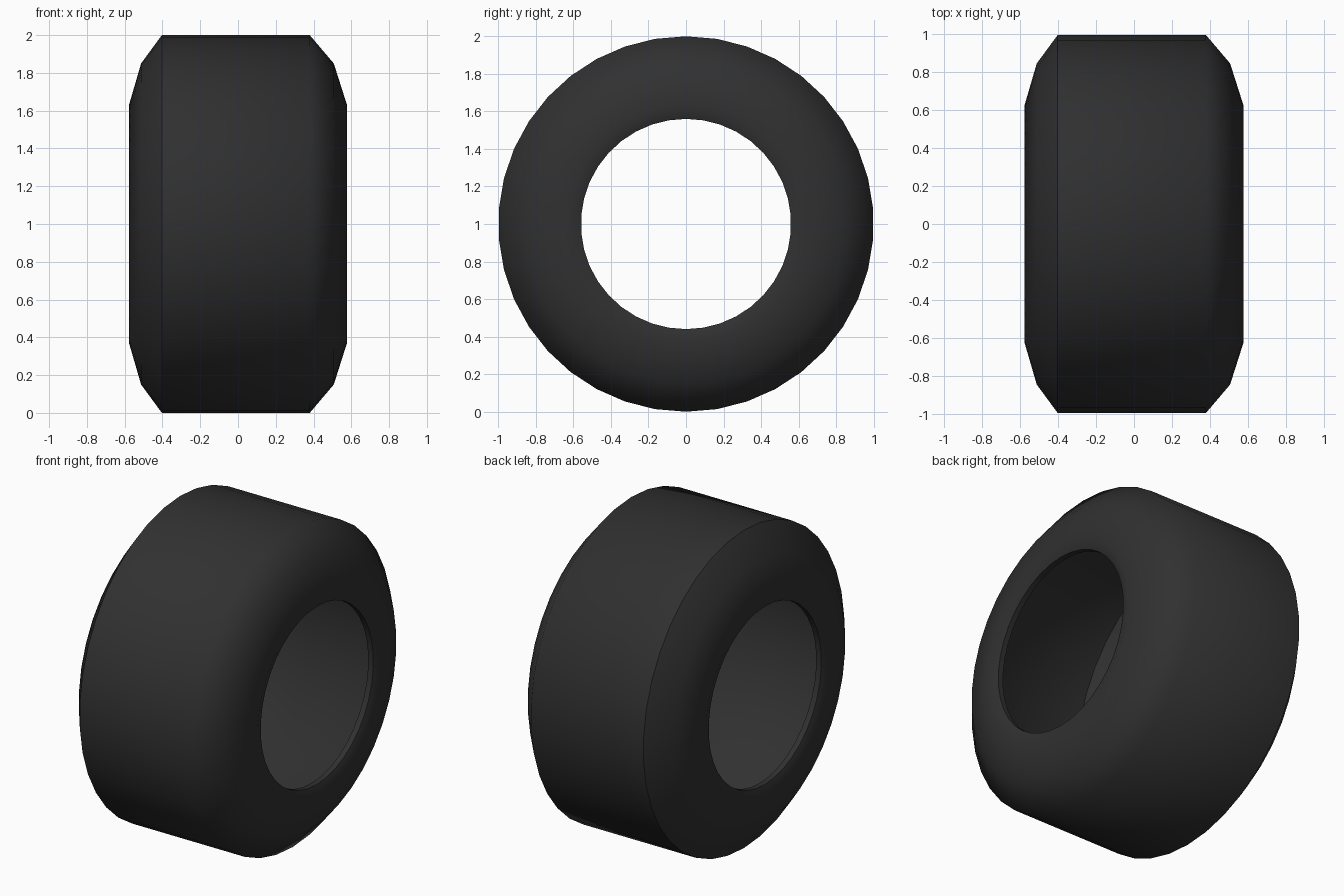
import bpy, bmesh, math

if "Cube" in bpy.data.objects:
    bpy.data.objects.remove(bpy.data.objects["Cube"])

SEGMENTS = 38

# Closed half-section of the tyre as (x, radius): outer skin, then hollow inner skin
outer = [(-0.55, 0.56), (-0.577, 0.63), (-0.513, 0.85), (-0.403, 1.0),
         (0.38, 1.0), (0.507, 0.85), (0.577, 0.63), (0.55, 0.56)]
inner = [(0.515, 0.56), (0.535, 0.63), (0.47, 0.83), (0.36, 0.96),
         (-0.38, 0.96), (-0.475, 0.83), (-0.535, 0.63), (-0.515, 0.56)]
profile = outer + inner

# Revolve the section around the x axis, with one vertex at the top
bm = bmesh.new()
rings = []
for i in range(SEGMENTS):
    a = 2 * math.pi * i / SEGMENTS
    rings.append([bm.verts.new((x, r * math.sin(a), 1 + r * math.cos(a)))
                  for x, r in profile])
n = len(profile)
for i in range(SEGMENTS):
    p, q = rings[i], rings[(i + 1) % SEGMENTS]
    for j in range(n):
        k = (j + 1) % n
        bm.faces.new((p[j], p[k], q[k], q[j]))
bmesh.ops.recalc_face_normals(bm, faces=bm.faces)

mesh = bpy.data.meshes.new("tyre")
bm.to_mesh(mesh)
bm.free()
tyre = bpy.data.objects.new("tyre", mesh)
bpy.context.collection.objects.link(tyre)

# Black rubber
rubber = bpy.data.materials.new("rubber")
rubber.diffuse_color = (0.03, 0.03, 0.03, 1)
rubber.use_nodes = True
rubber.node_tree.nodes["Principled BSDF"].inputs["Base Color"].default_value = rubber.diffuse_color
mesh.materials.append(rubber)

# Smooth rubber with sharp bead edges
bpy.context.view_layer.objects.active = tyre
tyre.select_set(True)
bpy.ops.object.shade_smooth_by_angle(angle=math.radians(50))
